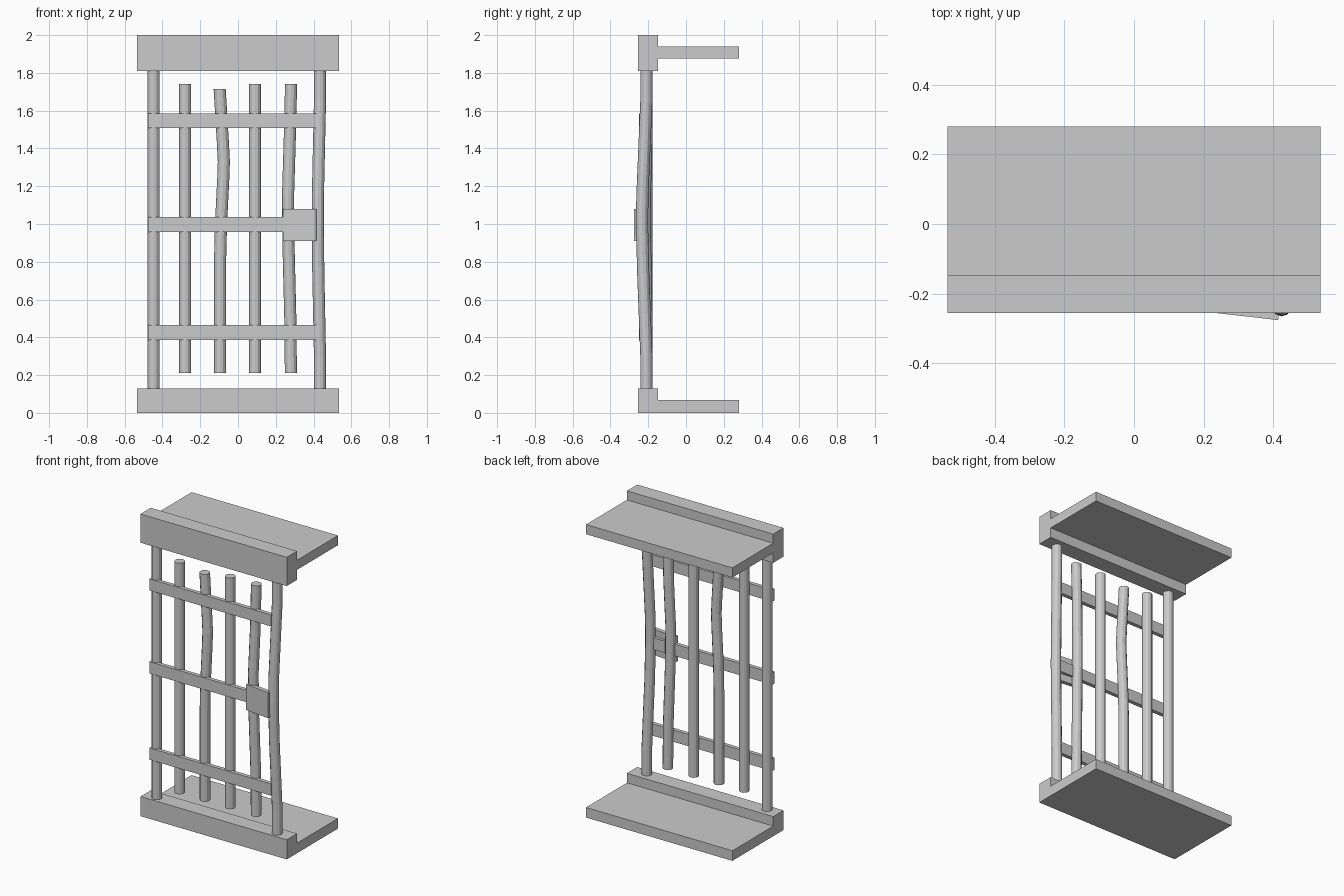
import bpy, bmesh, math

if "Cube" in bpy.data.objects:
    bpy.data.objects.remove(bpy.data.objects["Cube"])

SIDES = 12
R = 0.032


def new_object(name, bm):
    mesh = bpy.data.meshes.new(name)
    bmesh.ops.recalc_face_normals(bm, faces=bm.faces)
    bm.to_mesh(mesh)
    bm.free()
    obj = bpy.data.objects.new(name, mesh)
    bpy.context.collection.objects.link(obj)
    return obj


def box(name, x, y, z, turn=0.0):
    # x, y, z are (min, max) ranges; turn rotates about the vertical axis
    bm = bmesh.new()
    bmesh.ops.create_cube(bm, size=1)
    for v in bm.verts:
        v.co = (v.co.x * (x[1] - x[0]), v.co.y * (y[1] - y[0]), v.co.z * (z[1] - z[0]))
    obj = new_object(name, bm)
    obj.location = (sum(x) / 2, sum(y) / 2, sum(z) / 2)
    obj.rotation_euler.z = turn
    return obj


def bar(name, path):
    # round bar following (x, y, z) centre points
    bm = bmesh.new()
    rings = []
    for px, py, pz in path:
        rings.append([bm.verts.new((px + R * math.cos(a), py + R * math.sin(a), pz))
                      for a in (2 * math.pi * i / SIDES for i in range(SIDES))])
    for lo, hi in zip(rings, rings[1:]):
        for i in range(SIDES):
            j = (i + 1) % SIDES
            bm.faces.new((lo[i], lo[j], hi[j], hi[i]))
    bm.faces.new(rings[0])
    bm.faces.new(rings[-1])
    return new_object(name, bm)


def extruded(name, profile, half_width):
    # side profile in (y, z) drawn out along x
    bm = bmesh.new()
    face = bm.faces.new([bm.verts.new((-half_width, y, z)) for y, z in profile])
    ext = bmesh.ops.extrude_face_region(bm, geom=[face])
    for v in ext["geom"]:
        if isinstance(v, bmesh.types.BMVert):
            v.co.x = half_width
    return new_object(name, bm)


# floor and ceiling: beam in front, thinner slab behind
extruded("bottom_frame", [(-.255, 0), (.28, 0), (.28, .067), (-.147, .067),
                          (-.147, .13), (-.255, .13)], .536)
extruded("top_frame", [(-.255, 1.81), (-.147, 1.81), (-.147, 1.876), (.28, 1.876),
                       (.28, 1.94), (-.147, 1.94), (-.147, 2), (-.255, 2)], .536)

# posts between the beams, the right one bent forward
Y = -.21
bar("left_post", [(-.447, Y, .12), (-.447, Y, 1.82)])
bar("right_post", [(.434, Y, .12), (.434, Y, .3), (.425, -.227, .75), (.423, -.233, 1.0),
                   (.423, -.231, 1.15), (.434, Y, 1.65), (.434, Y, 1.82)])

# hanging bars, two of them bent
bar("straight_bar_1", [(-.28, Y, .21), (-.28, Y, 1.74)])
bar("bent_bar_1", [(-.095, Y, .21), (-.095, Y, .8), (-.09, Y, 1.0), (-.078, Y, 1.24),
                   (-.075, Y, 1.33), (-.08, Y, 1.43), (-.097, Y, 1.715)])
bar("straight_bar_2", [(.09, Y, .21), (.09, Y, 1.74)])
bar("bent_bar_2", [(.28, Y, .21), (.277, Y, .5), (.267, -.217, .9), (.265, -.218, 1.15),
                   (.274, Y, 1.45), (.281, Y, 1.74)])

# flat cross rails
for label, z0, z1 in (("lower", .387, .465), ("middle", .958, 1.036), ("upper", 1.508, 1.584)):
    box(label + "_rail", (-.476, .415), (-.248, -.222), (z0, z1))

# lock plate, pried slightly open
box("lock_plate", (.24, .416), (-.266, -.238), (.91, 1.08), turn=math.radians(-6.5))
